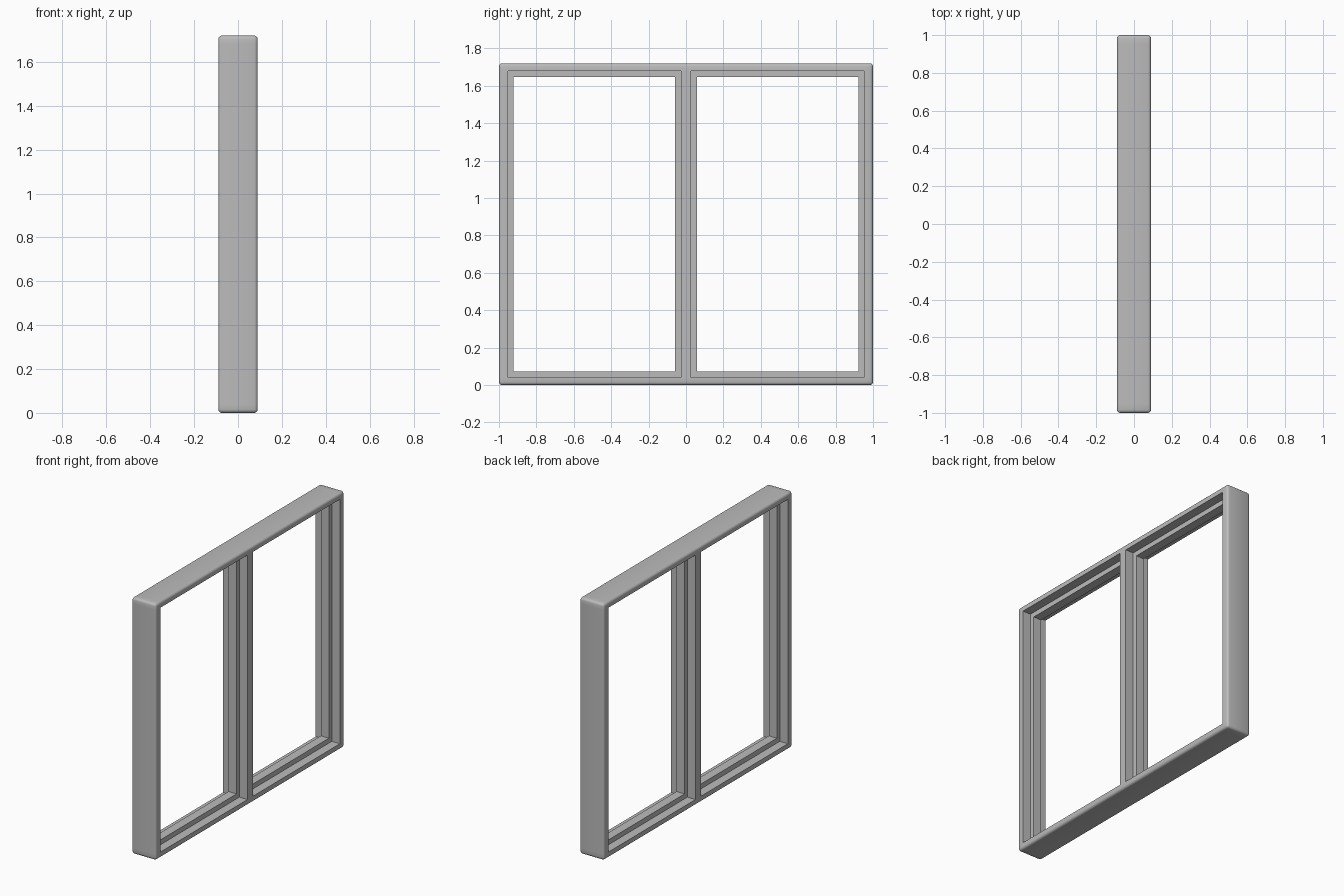
import bpy
import bmesh
import math

cube = bpy.data.objects.get("Cube")
if cube:
    bpy.data.objects.remove(cube, do_unlink=True)

HEIGHT = 1.72

grey = bpy.data.materials.new("light_grey")
grey.use_nodes = True
grey.diffuse_color = (0.5, 0.5, 0.5, 1)
grey.node_tree.nodes["Principled BSDF"].inputs["Base Color"].default_value = (0.5, 0.5, 0.5, 1)


def make_frame(name, ys, zs, half_depth, outer_bevel=0):
    """Frame from a y-z grid; the odd cells of the middle row are openings."""
    bm = bmesh.new()
    grid = [[bm.verts.new((-half_depth, y, z)) for z in zs] for y in ys]
    for i in range(len(ys) - 1):
        for j in range(len(zs) - 1):
            if i % 2 and j % 2:
                continue
            bm.faces.new((grid[i][j], grid[i][j + 1], grid[i + 1][j + 1], grid[i + 1][j]))
    extruded = bmesh.ops.extrude_face_region(bm, geom=bm.faces[:], use_keep_orig=True)
    for v in extruded["geom"]:
        if isinstance(v, bmesh.types.BMVert):
            v.co.x = half_depth
    bmesh.ops.recalc_face_normals(bm, faces=bm.faces)

    # Round only the outside edges
    if outer_bevel:
        def on_outside(edge):
            mid = (edge.verts[0].co + edge.verts[1].co) / 2
            gaps = (mid.y - ys[0], ys[-1] - mid.y, mid.z - zs[0], zs[-1] - mid.z)
            return min(gaps) < 0.001 and edge.calc_face_angle(0) > 1
        bmesh.ops.bevel(bm, geom=[e for e in bm.edges if on_outside(e)], offset=outer_bevel,
                        segments=3, profile=0.5, affect='EDGES', clamp_overlap=True)

    mesh = bpy.data.meshes.new(name)
    bm.to_mesh(mesh)
    bm.free()
    mesh.materials.append(grey)
    obj = bpy.data.objects.new(name, mesh)
    bpy.context.collection.objects.link(obj)
    bpy.ops.object.select_all(action='DESELECT')
    obj.select_set(True)
    bpy.context.view_layer.objects.active = obj
    bpy.ops.object.shade_smooth_by_angle(angle=math.radians(35))
    return obj


# Outer frame with its centre mullion
make_frame("outer_frame", [-1, -0.952, -0.028, 0.028, 0.952, 1],
           [0, 0.04, HEIGHT - 0.04, HEIGHT], 0.09, 0.016)

# Narrower sash set into the middle of each opening
sash_ys = [0.028, 0.058, 0.921, 0.952]
sash_zs = [0.04, 0.073, HEIGHT - 0.073, HEIGHT - 0.04]
make_frame("left_sash", sash_ys, sash_zs, 0.03)
make_frame("right_sash", [-y for y in reversed(sash_ys)], sash_zs, 0.03)
